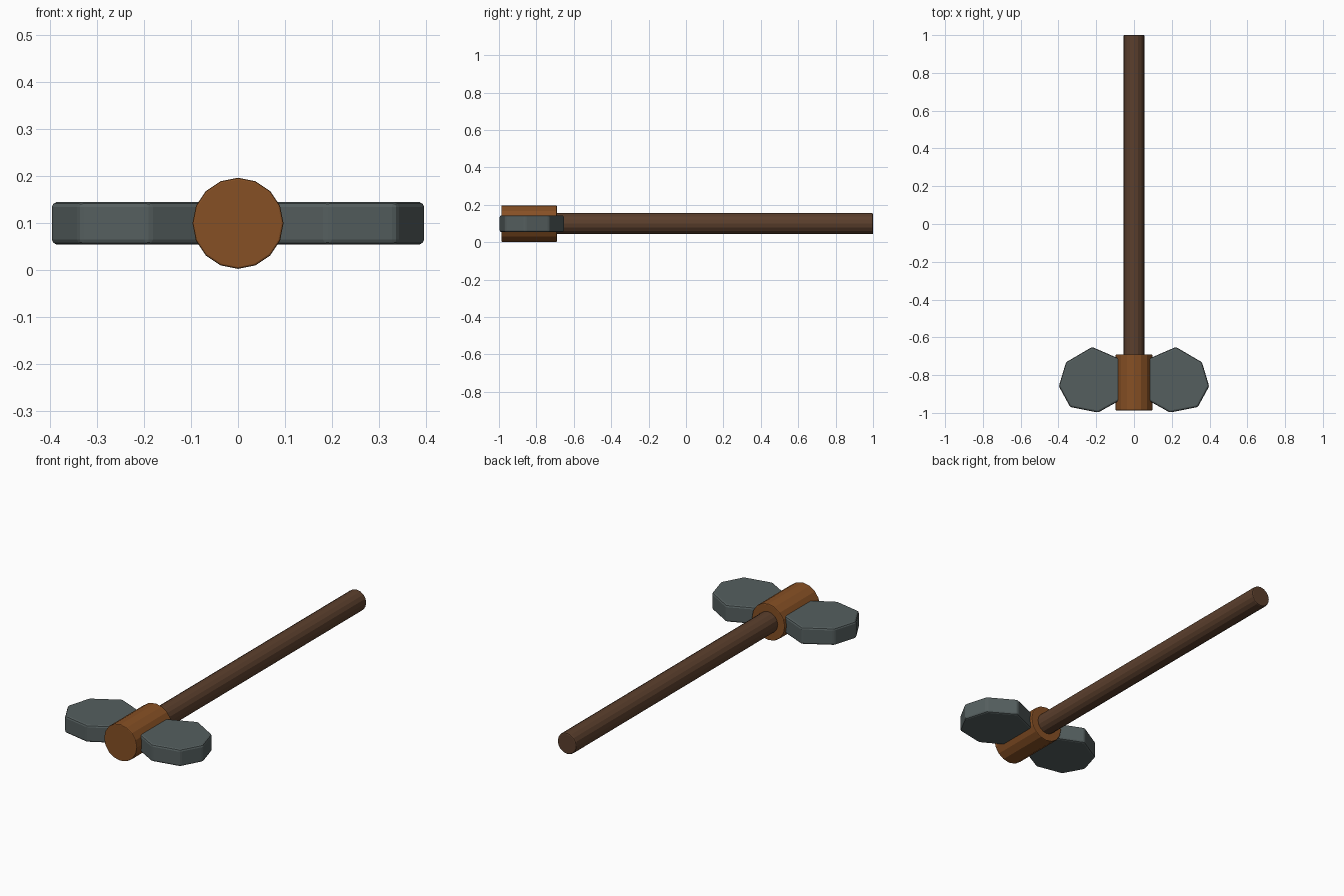
import bpy, bmesh, math
from mathutils import Matrix

if "Cube" in bpy.data.objects:
    bpy.data.objects.remove(bpy.data.objects["Cube"], do_unlink=True)

MID = 0.099  # height of the handle axis


def material(name, rgb):
    m = bpy.data.materials.new(name)
    m.use_nodes = True
    m.diffuse_color = (*rgb, 1)
    bsdf = next(n for n in m.node_tree.nodes if n.type == "BSDF_PRINCIPLED")
    bsdf.inputs["Base Color"].default_value = (*rgb, 1)
    return m


def finish(name, bm, mat, bevel):
    bmesh.ops.recalc_face_normals(bm, faces=bm.faces)
    mesh = bpy.data.meshes.new(name)
    bm.to_mesh(mesh)
    bm.free()
    mesh.materials.append(mat)
    ob = bpy.data.objects.new(name, mesh)
    bpy.context.collection.objects.link(ob)
    mod = ob.modifiers.new("worn edges", "BEVEL")
    mod.width = bevel
    mod.segments = 2
    mod.limit_method = "ANGLE"
    mod.angle_limit = math.radians(30)
    return ob


def rod(name, radius, y0, y1, mat, bevel):
    bm = bmesh.new()
    place = Matrix.Translation((0, (y0 + y1) / 2, MID)) @ Matrix.Rotation(math.pi / 2, 4, "X")
    bmesh.ops.create_cone(bm, cap_ends=True, segments=16, radius1=radius,
                          radius2=radius, depth=y1 - y0, matrix=place)
    return finish(name, bm, mat, bevel)


def blade(name, side, mat):
    outline = [(0.04, -0.73), (0.09, -0.708), (0.222, -0.651), (0.36, -0.732), (0.398, -0.859),
               (0.338, -0.969), (0.19, -0.998), (0.09, -0.942), (0.04, -0.915)]
    bm = bmesh.new()
    face = bm.faces.new([bm.verts.new((side * x, y, MID - 0.045)) for x, y in outline])
    top = bmesh.ops.extrude_face_region(bm, geom=[face])["geom"]
    bmesh.ops.translate(bm, vec=(0, 0, 0.09),
                        verts=[v for v in top if isinstance(v, bmesh.types.BMVert)])
    return finish(name, bm, mat, 0.01)


dark_wood = material("dark wood", (0.105, 0.050, 0.026))
warm_wood = material("warm wood", (0.240, 0.080, 0.018))
stone = material("grey stone", (0.091, 0.114, 0.114))

# Long handle and the thicker collar that grips the blades
rod("handle", 0.056, -0.75, 1.0, dark_wood, 0.006)
rod("collar", 0.097, -0.987, -0.69, warm_wood, 0.004)

# Mirrored stone blades
blade("left_blade", 1, stone)
blade("right_blade", -1, stone)
